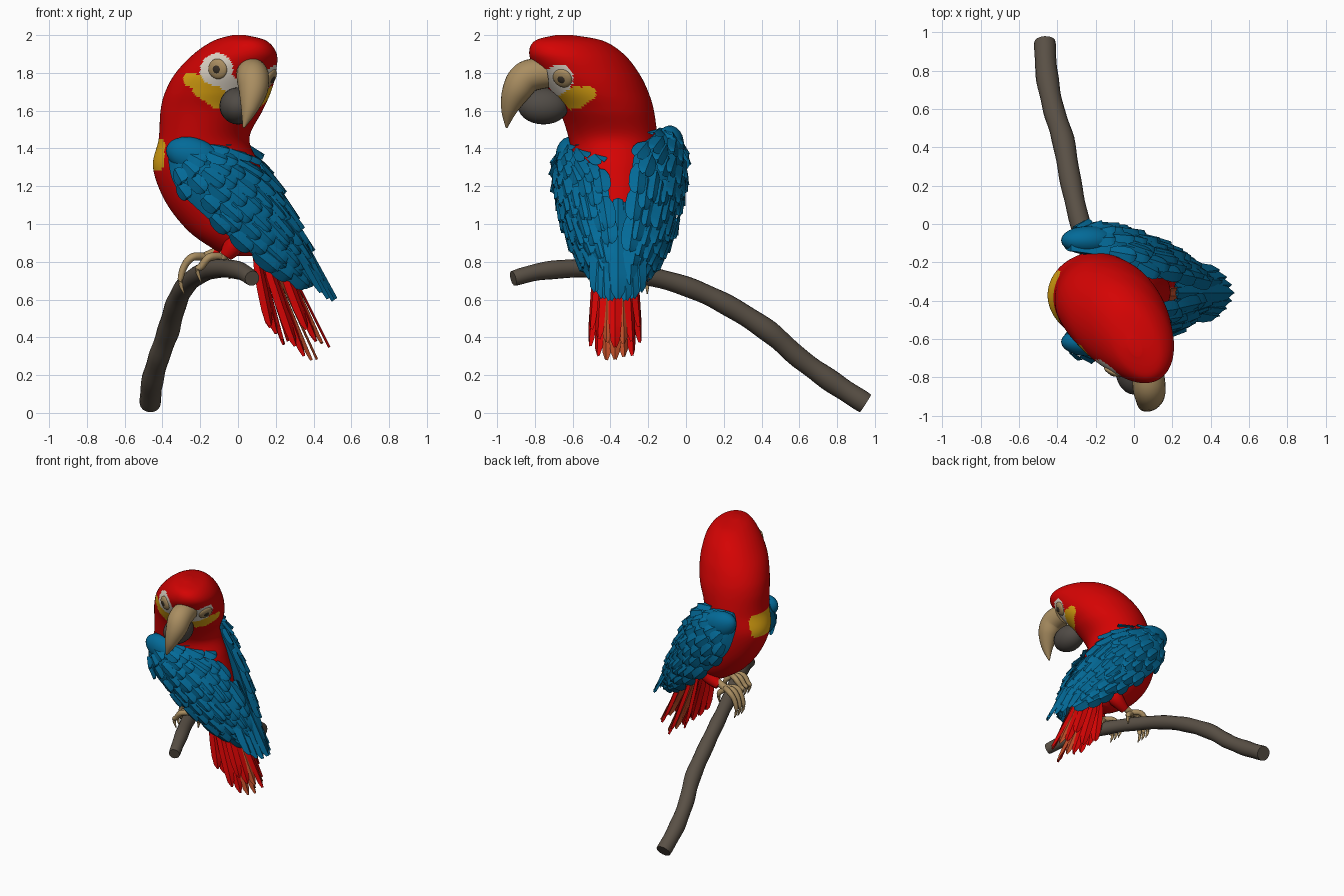
import bpy, bmesh, math, random
from mathutils import Vector as V, Matrix

if "Cube" in bpy.data.objects:
    bpy.data.objects.remove(bpy.data.objects["Cube"])

random.seed(4)

def mat(name, rgb):
    m = bpy.data.materials.new(name)
    m.diffuse_color = (*rgb, 1)
    m.use_nodes = True
    m.node_tree.nodes["Principled BSDF"].inputs["Base Color"].default_value = m.diffuse_color
    return m

RED = mat("red", (0.66, 0.001, 0.001))
BLUE = mat("blue", (0.001, 0.145, 0.315))
YELLOW = mat("yellow", (0.76, 0.39, 0.006))
WHITE = mat("cream white", (0.76, 0.69, 0.59))
TAN = mat("horn tan", (0.40, 0.27, 0.12))
GREY = mat("dark grey", (0.08, 0.07, 0.06))
BARK = mat("bark", (0.10, 0.08, 0.06))
RUST = mat("rust", (0.50, 0.07, 0.02))
DARK = mat("pupil", (0.04, 0.03, 0.02))

def finish(name, bm, mats, angle=50):
    bmesh.ops.recalc_face_normals(bm, faces=bm.faces[:])
    me = bpy.data.meshes.new(name)
    bm.to_mesh(me)
    bm.free()
    for m in mats:
        me.materials.append(m)
    ob = bpy.data.objects.new(name, me)
    bpy.context.collection.objects.link(ob)
    bpy.context.view_layer.objects.active = ob
    ob.select_set(True)
    bpy.ops.object.shade_smooth_by_angle(angle=math.radians(angle))
    ob.select_set(False)
    return ob

def sample(table, u):
    """Smooth interpolation through the rows of a table."""
    n = len(table) - 1
    i = max(0, min(int(u), n - 1))
    t = u - i
    a, b, c, d = (table[max(0, min(k, n))] for k in (i - 1, i, i + 1, i + 2))
    return [0.5 * (2*q + (r-p)*t + (2*p-5*q+4*r-s)*t*t + (3*q-p-3*r+s)*t**3)
            for p, q, r, s in zip(a, b, c, d)]

def loft(bm, rings):
    rows = [[bm.verts.new(p) for p in ring] for ring in rings]
    for a, b in zip(rows, rows[1:]):
        n = len(a)
        for i in range(n):
            bm.faces.new((a[i], a[(i+1) % n], b[(i+1) % n], b[i]))
    bm.faces.new(rows[0])
    bm.faces.new(rows[-1])

def tube(bm, pts, steps=6, sides=12, wobble=0.0):
    """Round tube through (x, y, z, radius) points."""
    rings, n = [], (len(pts) - 1) * steps
    for k in range(n + 1):
        u = k / steps
        x, y, z, r = sample(pts, u)
        d = V(sample(pts, min(u + .05, n/steps))[:3]) - V(sample(pts, max(u - .05, 0))[:3])
        q = d.to_track_quat('Z', 'Y')
        r *= 1 + wobble * math.sin(k * 1.1)
        rings.append([V((x, y, z)) + q @ V((r*math.cos(a), r*math.sin(a), 0))
                      for a in (2*math.pi*i/sides for i in range(sides))])
    loft(bm, rings)

def ball(bm, c, r, rot=None):
    vs = bmesh.ops.create_uvsphere(bm, u_segments=24, v_segments=14, radius=1)['verts']
    for v in vs:
        p = V((v.co.x*r[0], v.co.y*r[1], v.co.z*r[2]))
        v.co = V(c) + (rot @ p if rot else p)

def feather(bm, root, d, nrm, length, width, mi=0):
    """Leaf-shaped, slightly ridged plate."""
    d = d.normalized()
    side = d.cross(nrm).normalized()
    nrm = side.cross(d)
    rows = []
    for t, w in ((0, .5), (.25, .9), (.5, 1), (.75, .95), (.92, .7), (1, .2)):
        c = root + d*length*t
        w *= width / 2
        rows.append([bm.verts.new(c + side*w*s + nrm*(.18*width*(1 - abs(s)))) for s in (-1, 0, 1)])
    for a, b in zip(rows, rows[1:]):
        for i in (0, 1):
            bm.faces.new((a[i], a[i+1], b[i+1], b[i])).material_index = mi

def seg_dist(p, a, b):
    p, a, b = V(p), V(a), V(b)
    t = max(0, min(1, (p-a).dot(b-a) / (b-a).length_squared))
    return (p - a - (b-a)*t).length

# Body and head: z, x min, x max, y min, y max, diagonal skew
BODY = [(.83, -.06, .10, -.42, -.30, 0), (.88, -.15, .16, -.48, -.23, 0),
        (.97, -.27, .19, -.53, -.18, 0), (1.12, -.385, .17, -.57, -.15, 0),
        (1.30, -.45, .12, -.60, -.14, 0), (1.45, -.42, .06, -.62, -.15, 0),
        (1.60, -.41, .13, -.67, -.17, -.08), (1.70, -.385, .175, -.73, -.20, -.16),
        (1.80, -.33, .20, -.79, -.25, -.22), (1.90, -.235, .205, -.83, -.33, -.32),
        (1.97, -.13, .15, -.80, -.44, -.36), (2.0, -.03, .04, -.69, -.60, -.36)]

def body_pt(u, a):
    z, x0, x1, y0, y1, k = sample(BODY, u)
    return V(((x0+x1)/2 + (x1-x0)/2*math.cos(a), (y0+y1)/2 + (y1-y0)/2*math.sin(a + k), z))

bm = bmesh.new()
loft(bm, [[body_pt(k/10, 2*math.pi*i/144) for i in range(144)] for k in range(10*11 + 1)])
for f in bm.faces:
    x, y, z = f.calc_center_median()
    mi = 0
    if x < -.33 and ((y + .38)/.135)**4 + ((z - 1.365)/.09)**4 < 1:
        mi = 1                                            # chest patch
    if y < -.45 and x < .05 and z > 1.55:                 # cheek facing front
        if seg_dist((x, z), (-.25, 1.765), (-.22, 1.75)) < .04: mi = 1
        if seg_dist((x, z), (-.18, 1.73), (-.10, 1.675)) < .065: mi = 1
        if seg_dist((x, z), (-.11, 1.82), (-.115, 1.815)) < .085: mi = 2
        if seg_dist((x, z), (-.10, 1.78), (-.04, 1.74)) < .045: mi = 2
    elif x > .05 and y < -.4 and z > 1.55:                # cheek facing +x
        if seg_dist((y, z), (-.52, 1.69), (-.56, 1.675)) < .042: mi = 1
        if seg_dist((y, z), (-.58, 1.67), (-.66, 1.655)) < .058: mi = 1
        if seg_dist((y, z), (-.67, 1.77), (-.73, 1.73)) < .075: mi = 2
    f.material_index = mi
finish("body", bm, [RED, YELLOW, WHITE])

# Eyes, set on the surface of the head
for name, u, a in (("right", 8.2, -1.78), ("left", 7.7, -.40)):
    c = body_pt(u, a)
    n = (body_pt(u, a + .05) - body_pt(u, a - .05)).cross(body_pt(u + .1, a) - body_pt(u - .1, a)).normalized()
    q = n.to_track_quat('Z', 'Y')
    for part, off, r, m in (("eye", -.004, (.054, .054, .02), TAN), ("pupil", .009, (.025, .025, .01), DARK)):
        bm = bmesh.new()
        ball(bm, c + n*off, r, q)
        finish(f"{name}_{part}", bm, [m])

# Beak
bm = bmesh.new()
tube(bm, [(.07, -.74, 1.80, .08), (.078, -.84, 1.78, .086), (.08, -.895, 1.71, .078),
          (.06, -.935, 1.61, .046), (.03, -.95, 1.51, .005)], sides=24)
finish("upper_beak", bm, [TAN])
bm = bmesh.new()
ball(bm, (.0, -.755, 1.625), (.098, .135, .098))
finish("lower_beak", bm, [GREY])

# Wings: lower edge, upper edge, bulge at six stations from shoulder to tip
WING = [(-.37, -.60, 1.34, -.33, -.56, 1.45, .06), (-.33, -.64, 1.20, -.10, -.52, 1.42, .10),
        (-.16, -.63, 1.03, .07, -.43, 1.33, .12), (.01, -.59, .89, .19, -.41, 1.18, .10),
        (.15, -.54, .79, .29, -.39, 1.01, .07), (.25, -.49, .73, .35, -.39, .87, .03)]
OUT = V((.2, -.9, .3)).normalized()

def wing_pt(u, v, k=1.0):
    s = sample(WING, u)
    return V(s[:3]).lerp(V(s[3:6]), v) + OUT * (s[6]*k*math.sin(math.pi*v)**.7 if 0 < v < 1 else 0)

def build_wing(name, far):
    bm = bmesh.new()
    m = 10
    loft(bm, [[wing_pt(k/4, i/m) for i in range(m + 1)] +
              [wing_pt(k/4, i/m, -.25) for i in range(m - 1, 0, -1)] for k in range(21)])
    ball(bm, (-.235, -.615, 1.36), (.15, .075, .095), Matrix.Rotation(math.radians(18), 3, 'Y'))
    for r in range(11):
        u = .75 + r*.39
        cols = 6 if r < 8 else 5
        for c in range(cols):
            v = min(1, max(0, (c + (.25 if r % 2 else .75)) / cols))
            uu = min(4.85, u + random.uniform(-.15, .15))
            p = wing_pt(uu, v)
            d = (wing_pt(min(5, uu + .1), v) - wing_pt(uu - .1, v)).normalized()
            e = wing_pt(uu, min(1, v + .08)) - wing_pt(uu, max(0, v - .08))
            n = d.cross(e).normalized()
            if n.dot(OUT) < 0:
                n = -n
            length = (.125 + .022*uu) * (.7 + .3*v) * random.uniform(.85, 1.15)
            feather(bm, p + n*.006, d + n*.07, n, length, .085 + .005*uu)
    if far:                                               # mirrored, shoulder held higher
        for vert in bm.verts:
            vert.co.y = -.70 - vert.co.y
            vert.co.z += .06 * max(0, min(1, (vert.co.z - 1.0)/.4))
    return finish(name, bm, [BLUE], 35)

build_wing("near_wing", False)
build_wing("far_wing", True)

# Long feathers closing over the rump
bm = bmesh.new()
for s in range(-3, 4):
    feather(bm, V((.22 - .008*abs(s), -.36 + s*.028, 1.13 - .02*abs(s))), V((.29, s*.013, -.53)),
            V((.88, s*.10, .48)), .605 - .012*s*s, .10)
finish("rump_feathers", bm, [BLUE], 35)

# Tail: three layers of long plates, rust coloured near the centre
bm = bmesh.new()
for x, z, dx, length in ((.22, .86, .25, .56), (.15, .85, .23, .63), (.11, .84, .16, .50)):
    for s in range(-3, 4):
        mi = 1 if dx > .2 and (s in (-1, 1) or (s == 0 and dx < .24)) else 0
        feather(bm, V((x - .006*abs(s), -.375 + s*.03, z)), V((dx - .02*abs(s), s*.013, -.50)),
                V((.9, s*.40, .4)), length - .013*s*s + random.uniform(-.02, .02), .072, mi)
finish("tail", bm, [RED, RUST], 35)

# Branch
bm = bmesh.new()
tube(bm, [(.075, -.915, .712, .040), (.01, -.75, .752, .047), (-.10, -.50, .765, .050),
          (-.20, -.25, .735, .050), (-.28, 0, .67, .052), (-.33, .22, .57, .055),
          (-.37, .44, .43, .058), (-.42, .60, .29, .055), (-.455, .78, .16, .058),
          (-.465, .95, .05, .055)], sides=16, wobble=.03)
finish("branch", bm, [BARK])

# Legs and feet gripping the branch
for name, y, bx, tip in (("near", -.46, -.11, .69), ("far", -.25, -.20, .63)):
    bm = bmesh.new()
    tube(bm, [(.0, y*.5 - .18, 1.0, .10), (-.02, y, .90, .065), (bx*.6, y, .83, .035)])
    finish(name + "_thigh", bm, [RED])
    bm = bmesh.new()
    tube(bm, [(bx*.5, y, .86, .024), (bx + .02, y, .82, .028)], steps=3)
    for s in (-1, 0, 1):
        yy = y + s*.045
        tube(bm, [(bx + .03, y, .825, .022), (bx - .04, yy, .825, .021), (bx - .085, yy, .775, .019),
                  (bx - .105, yy, tip + .065, .014), (bx - .085, yy, tip, .003)], sides=8)
    tube(bm, [(bx + .01, y, .825, .022), (bx + .065, y + .02, .78, .019), (bx + .065, y + .02, .71, .004)], sides=8)
    finish(name + "_foot", bm, [TAN])
